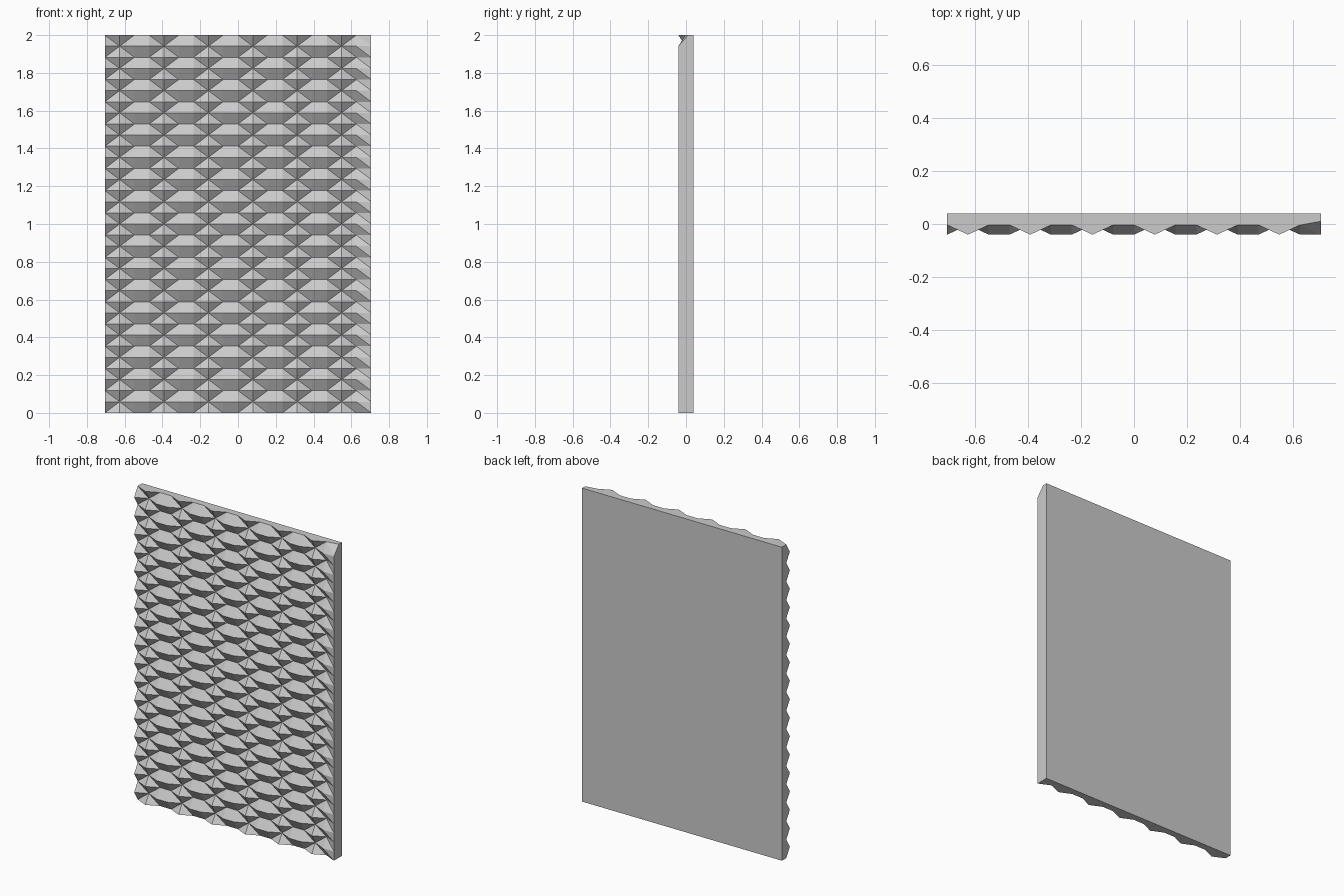
import bpy, bmesh

if "Cube" in bpy.data.objects:
    bpy.data.objects.remove(bpy.data.objects["Cube"])

# Faceted wall panel: relief grid on the front, flat back
W, H = 1.41, 2.0
NX, NZ = 18, 34
OUT, REC, BACK = -0.04, -0.004, 0.04


def depth(i, j):
    if i == NX:                       # straight right border, clipped top corner
        return 0.01 if j == NZ else OUT
    peak_column = i % 3 == 1
    return OUT if peak_column == (j % 2 == 0) else REC


bm = bmesh.new()
g = [[bm.verts.new((-W / 2 + W * i / NX, depth(i, j), H * j / NZ))
      for j in range(NZ + 1)] for i in range(NX + 1)]

# Relief facets, folded along the recessed diagonal
for i in range(NX):
    for j in range(NZ):
        a, b, c, d = g[i][j], g[i + 1][j], g[i + 1][j + 1], g[i][j + 1]
        if i < NX - 1 and i % 3 == 2:
            bm.faces.new((a, b, c, d))
        elif i == NX - 1 or a.co.y < b.co.y:
            bm.faces.new((a, b, d))
            bm.faces.new((b, c, d))
        else:
            bm.faces.new((a, b, c))
            bm.faces.new((a, c, d))

# Back and the four rims
bl, br, tr, tl = [bm.verts.new((x, BACK, z)) for x, z in
                  ((-W / 2, 0), (W / 2, 0), (W / 2, H), (-W / 2, H))]
bm.faces.new((br, bl, tl, tr))
bm.faces.new([col[0] for col in reversed(g)] + [bl, br])
bm.faces.new([col[NZ] for col in g] + [tr, tl])
bm.faces.new(g[0] + [tl, bl])
bm.faces.new(list(reversed(g[NX])) + [br, tr])
bmesh.ops.recalc_face_normals(bm, faces=bm.faces)

mesh = bpy.data.meshes.new("faceted_wall_panel")
bm.to_mesh(mesh)
bm.free()
bpy.context.collection.objects.link(bpy.data.objects.new("faceted_wall_panel", mesh))
